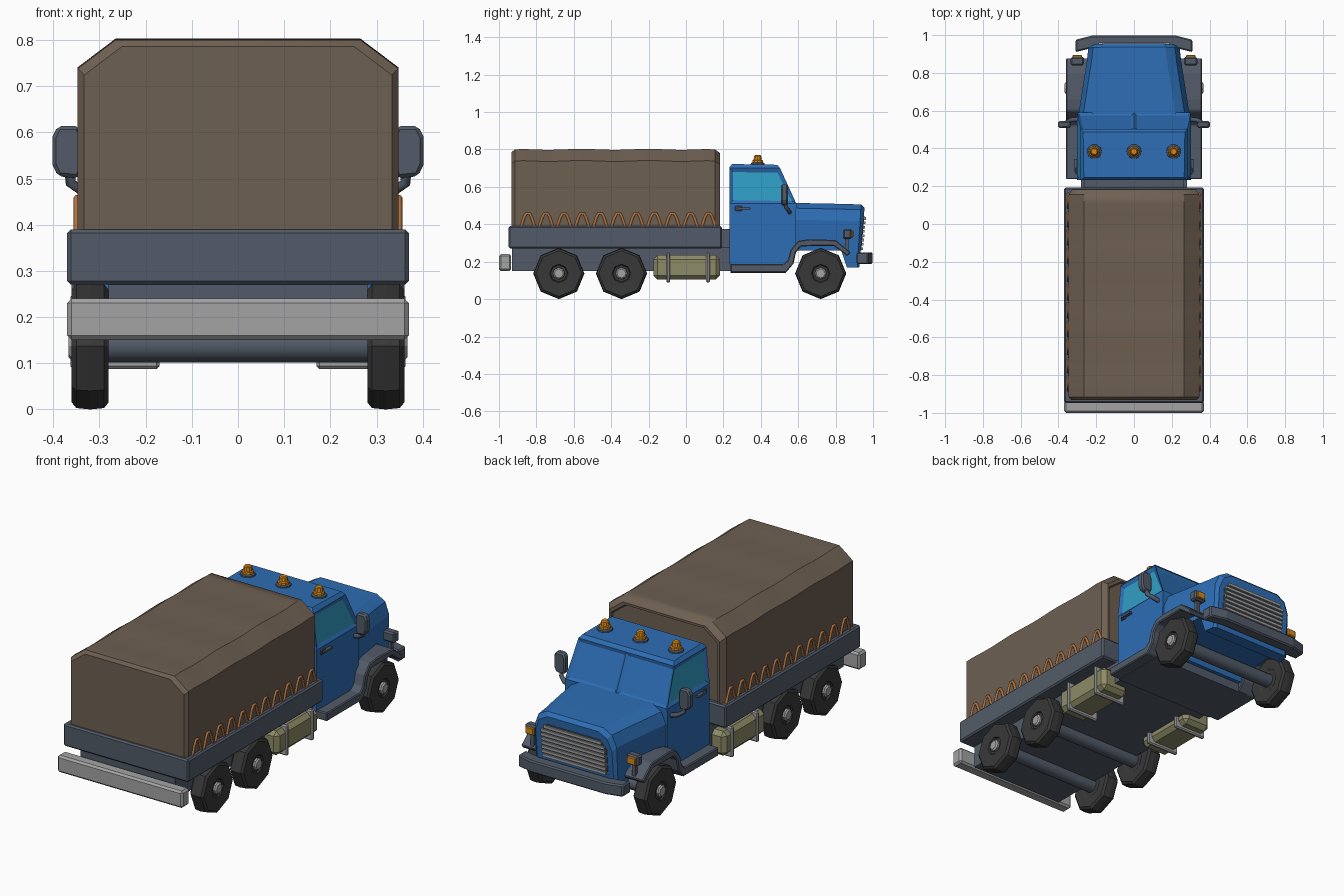
import bpy, bmesh, math
from mathutils import Vector, Matrix

if "Cube" in bpy.data.objects:
    bpy.data.objects.remove(bpy.data.objects["Cube"])


def material(name, r, g, b):
    m = bpy.data.materials.new(name)
    m.diffuse_color = (r, g, b, 1)
    m.use_nodes = True
    m.node_tree.nodes["Principled BSDF"].inputs["Base Color"].default_value = m.diffuse_color
    return m


BLUE = material("cab_blue", 0.026, 0.155, 0.46)
GLASS = material("window_teal", 0.03, 0.34, 0.56)
SLATE = material("slate_grey", 0.085, 0.105, 0.14)
STEEL = material("light_grey", 0.37, 0.37, 0.37)
RUBBER = material("tyre_black", 0.04, 0.04, 0.04)
CANVAS = material("canvas_brown", 0.155, 0.115, 0.083)
ROPE = material("rope_orange", 0.45, 0.17, 0.05)
KHAKI = material("tank_khaki", 0.27, 0.26, 0.135)
AMBER = material("lamp_amber", 0.68, 0.25, 0.008)


def finish(name, bm, *mats, bevel=0, smooth=False):
    bmesh.ops.recalc_face_normals(bm, faces=bm.faces)
    me = bpy.data.meshes.new(name)
    bm.to_mesh(me)
    bm.free()
    for m in mats:
        me.materials.append(m)
    ob = bpy.data.objects.new(name, me)
    bpy.context.collection.objects.link(ob)
    if bevel:
        mod = ob.modifiers.new("bevel", 'BEVEL')
        mod.width = bevel
        mod.segments = 1
    if smooth:
        bpy.ops.object.select_all(action='DESELECT')
        ob.select_set(True)
        bpy.context.view_layer.objects.active = ob
        bpy.ops.object.shade_smooth_by_angle(angle=math.radians(35))
    return ob


def loft_bm(rings):
    bm = bmesh.new()
    vs = [[bm.verts.new(p) for p in r] for r in rings]
    n = len(vs[0])
    for a, b in zip(vs, vs[1:]):
        for i in range(n):
            bm.faces.new((a[i], a[(i + 1) % n], b[(i + 1) % n], b[i]))
    bm.faces.new(vs[0])
    bm.faces.new(vs[-1])
    return bm


def loft(name, rings, mat, **kw):
    return finish(name, loft_bm(rings), mat, **kw)


def box(name, x, y, z, mat, bevel=0):
    ring = lambda h: [(x[0], y[0], h), (x[1], y[0], h), (x[1], y[1], h), (x[0], y[1], h)]
    return loft(name, [ring(z[0]), ring(z[1])], mat, bevel=bevel)


def lathe(name, origin, axis, profile, sides, mat, **kw):
    """profile: (distance along axis, radius)"""
    ox, oy, oz = origin
    rings = []
    for d, r in profile:
        ring = []
        for i in range(sides):
            t = math.tau * i / sides
            c, s = r * math.cos(t), r * math.sin(t)
            ring.append((ox + d, oy + c, oz + s) if axis == 'X' else (ox + c, oy + s, oz + d))
        rings.append(ring)
    return loft(name, rings, mat, **kw)


def tubes(name, paths, radius, mat):
    cu = bpy.data.curves.new(name, 'CURVE')
    cu.dimensions = '3D'
    cu.bevel_depth = radius
    cu.bevel_resolution = 1
    cu.use_fill_caps = True
    cu.materials.append(mat)
    for path in paths:
        sp = cu.splines.new('POLY')
        sp.points.add(len(path) - 1)
        for p, co in zip(sp.points, path):
            p.co = (*co, 1)
    ob = bpy.data.objects.new(name, cu)
    bpy.context.collection.objects.link(ob)
    bpy.ops.object.select_all(action='DESELECT')
    ob.select_set(True)
    bpy.context.view_layer.objects.active = ob
    bpy.ops.object.convert(target='MESH')


# Canvas cover: ribbed loft with a chamfered front rim and recessed front panel
def canvas_ring(y, inset=0.0, dz=0.0):
    w, top = 0.347 - inset, 0.80 - inset + dz
    half = [(w, 0.385), (w, top - 0.062), (w - 0.082, top)]
    return [(x, y, z) for x, z in half] + [(-x, y, z) for x, z in reversed(half)]


rings = [canvas_ring(-0.932, 0.014), canvas_ring(-0.915)]
for i in range(1, 24):
    y = -0.915 + i * 1.07 / 24
    rings.append(canvas_ring(y, 0, 0.005 * (math.cos(i * math.tau / 8) - 1) / 2 + 0.003))
rings += [canvas_ring(0.155), canvas_ring(0.183, 0.02), canvas_ring(0.183, 0.032), canvas_ring(0.17, 0.036)]
loft("canvas_cover", rings, CANVAS, smooth=True)

# Cargo bed, chassis and rear bumper
box("cargo_bed", (-0.37, 0.37), (-0.948, 0.193), (0.27, 0.39), SLATE, 0.008)
box("chassis", (-0.28, 0.28), (-0.93, 0.24), (0.15, 0.275), SLATE)
box("cab_link", (-0.265, 0.265), (0.18, 0.24), (0.16, 0.375), SLATE)
box("rear_bumper", (-0.37, 0.37), (-1.0, -0.935), (0.15, 0.24), STEEL, 0.01)

# Cabin: bisected prism, tapered above the belt line, with inset windows
profile = [(0.232, 0.187), (0.232, 0.705), (0.247, 0.722), (0.487, 0.718), (0.503, 0.70),
           (0.59, 0.51), (0.585, 0.28), (0.555, 0.187)]
bm = loft_bm([[(s * 0.302, y, z) for y, z in profile] for s in (-1, 1)])
for co, no in (((0, 0, 0.51), (0, 0, 1)), ((0, 0, 0.70), (0, 0, 1)), ((0, 0, 0), (1, 0, 0))):
    bmesh.ops.bisect_plane(bm, geom=bm.verts[:] + bm.edges[:] + bm.faces[:], dist=1e-4, plane_co=co, plane_no=no)
for v in bm.verts:
    if abs(v.co.x) > 0.1 and v.co.z > 0.51:
        x = 0.302 - (v.co.z - 0.51) * 0.1 - max(0, v.co.z - 0.703) * 0.8
        v.co.x = math.copysign(x, v.co.x)
bmesh.ops.recalc_face_normals(bm, faces=bm.faces)
panes = [f for f in bm.faces if 0.55 < f.calc_center_median().z < 0.66]
sides = [f for f in panes if abs(f.normal.x) > 0.9]
fronts = [f for f in panes if f.normal.y > 0.7]
bmesh.ops.inset_individual(bm, faces=fronts, thickness=0.022, depth=-0.01)
bmesh.ops.inset_individual(bm, faces=sides, thickness=0.028, depth=-0.01)
for f in sides:
    f.material_index = 1
finish("cabin", bm, BLUE, GLASS)


# Hood: tapered loft with chamfered shoulders and a sloping nose
def hood_ring(y, w, top, bottom, lean=0.0):
    half = [(w, bottom), (w, top - 0.09), (w - 0.025, top - 0.028), (w - 0.075, top)]
    pts = half + [(-x, z) for x, z in reversed(half)]
    return [(x, y - lean * (0.49 - z), z) for x, z in pts]


loft("hood", [hood_ring(0.54, 0.30, 0.515, 0.26), hood_ring(0.83, 0.255, 0.509, 0.26),
              hood_ring(0.86, 0.25, 0.508, 0.17), hood_ring(0.935, 0.242, 0.506, 0.17, 0.06),
              hood_ring(0.955, 0.225, 0.488, 0.17, 0.09)], BLUE)

# Grille: backing plate and slats following the nose slope
nose = lambda z: 0.955 - 0.09 * (0.49 - z)
outline = [(0.195, 0.26), (0.195, 0.40), (0.16, 0.445), (-0.16, 0.445), (-0.195, 0.40), (-0.195, 0.26)]
loft("grille_back", [[(x, nose(z) + d, z) for x, z in outline] for d in (-0.003, 0.003)], SLATE)
for i in range(8):
    z = 0.27 + i * 0.023
    w = 0.188 if z < 0.41 else 0.17
    box("grille_slat", (-w, w), (nose(z) - 0.002, nose(z) + 0.012), (z - 0.007, z + 0.007), STEEL)

# Front bumper with swept ends
plan = [(0.31, 0.91), (0.31, 0.975), (0.22, 0.998), (-0.22, 0.998), (-0.31, 0.975), (-0.31, 0.91),
        (-0.21, 0.935), (0.21, 0.935)]
loft("front_bumper", [[(x, y, z) for x, y in plan] for z in (0.187, 0.25)], SLATE, bevel=0.007)

# Cab floor and roof beacons
box("cab_floor", (-0.30, 0.30), (0.237, 0.535), (0.14, 0.19), SLATE)
for x in (-0.21, 0, 0.21):
    lathe("beacon_base", (x, 0.383, 0.715), 'Z', [(0, 0.04), (0.012, 0.038), (0.016, 0.03)], 10, SLATE)
    lathe("beacon_lamp", (x, 0.383, 0.73), 'Z', [(0, 0.03), (0.012, 0.029), (0.015, 0.023), (0.035, 0.02), (0.04, 0.015)], 10, AMBER)

# Axles
for y in (-0.68, -0.345, 0.72):
    lathe("axle", (0, y, 0.138), 'X', [(-0.3, 0.036), (0.3, 0.036)], 12, SLATE, smooth=True)

fender = [(0.237, 0.187), (0.52, 0.187), (0.545, 0.21), (0.56, 0.265), (0.60, 0.312), (0.66, 0.32), (0.80, 0.316),
          (0.88, 0.25), (0.862, 0.23), (0.79, 0.285), (0.615, 0.282), (0.588, 0.25), (0.575, 0.19),
          (0.535, 0.142), (0.237, 0.142)]
mirror = [(0.345, 0.50), (0.39, 0.505), (0.402, 0.53), (0.402, 0.59), (0.39, 0.614), (0.345, 0.614), (0.335, 0.59), (0.335, 0.525)]

for s in (-1, 1):
    X = lambda a, b: tuple(sorted((s * a, s * b)))
    # Wheels
    for y in (-0.68, -0.345, 0.72):
        lathe("tyre", (s * 0.28, y, 0.137), 'X', [(s * d, r) for d, r in
              ((0.008, 0.06), (0.002, 0.07), (0, 0.122), (0.01, 0.134), (0.04, 0.137), (0.07, 0.134), (0.08, 0.122), (0.078, 0.05), (0.07, 0.045))], 8, RUBBER)
        lathe("wheel_hub", (s * 0.28, y, 0.137), 'X', [(0, 0.03), (s * 0.08, 0.032), (s * 0.087, 0.024)], 8, STEEL)
    # Fender and running board
    loft("fender", [[(s * x, y, z) for y, z in fender] for x in (0.245, 0.36)], SLATE, bevel=0.005)
    # Indicator lamp on a post
    box("indicator_housing", X(0.265, 0.335), (0.84, 0.885), (0.32, 0.375), SLATE, 0.008)
    box("indicator_lamp", X(0.275, 0.325), (0.88, 0.895), (0.328, 0.367), AMBER, 0.004)
    box("indicator_post", X(0.29, 0.31), (0.85, 0.87), (0.24, 0.33), SLATE)
    # Wing mirror and arm
    loft("wing_mirror", [[(s * x, y, z) for x, z in mirror] for y in (0.508, 0.545)], SLATE, bevel=0.008)
    tubes("mirror_arm", [[(s * 0.29, 0.555, 0.462), (s * 0.335, 0.55, 0.472), (s * 0.362, 0.535, 0.49), (s * 0.365, 0.527, 0.53)]], 0.012, SLATE)
    # Door handle
    box("door_handle", X(0.30, 0.318), (0.275, 0.345), (0.479, 0.49), SLATE)
    box("handle_plate", X(0.30, 0.309), (0.263, 0.30), (0.472, 0.498), SLATE, 0.003)
    # Fuel tank with straps
    box("fuel_tank", X(0.19, 0.355), (-0.175, 0.182), (0.105, 0.235), KHAKI, 0.022)
    for y in (-0.095, 0.118):
        box("tank_strap", X(0.17, 0.363), (y - 0.01, y + 0.01), (0.088, 0.25), STEEL, 0.006)
    # Lashing rope arches
    tubes("lashing_rope", [[(s * 0.348, yc + dy, z) for dy, z in
          ((-0.036, 0.388), (-0.021, 0.435), (-0.009, 0.458), (0.009, 0.458), (0.021, 0.435), (0.036, 0.388))]
          for yc in (-0.845 + 0.0966 * i for i in range(11))], 0.008, ROPE)
